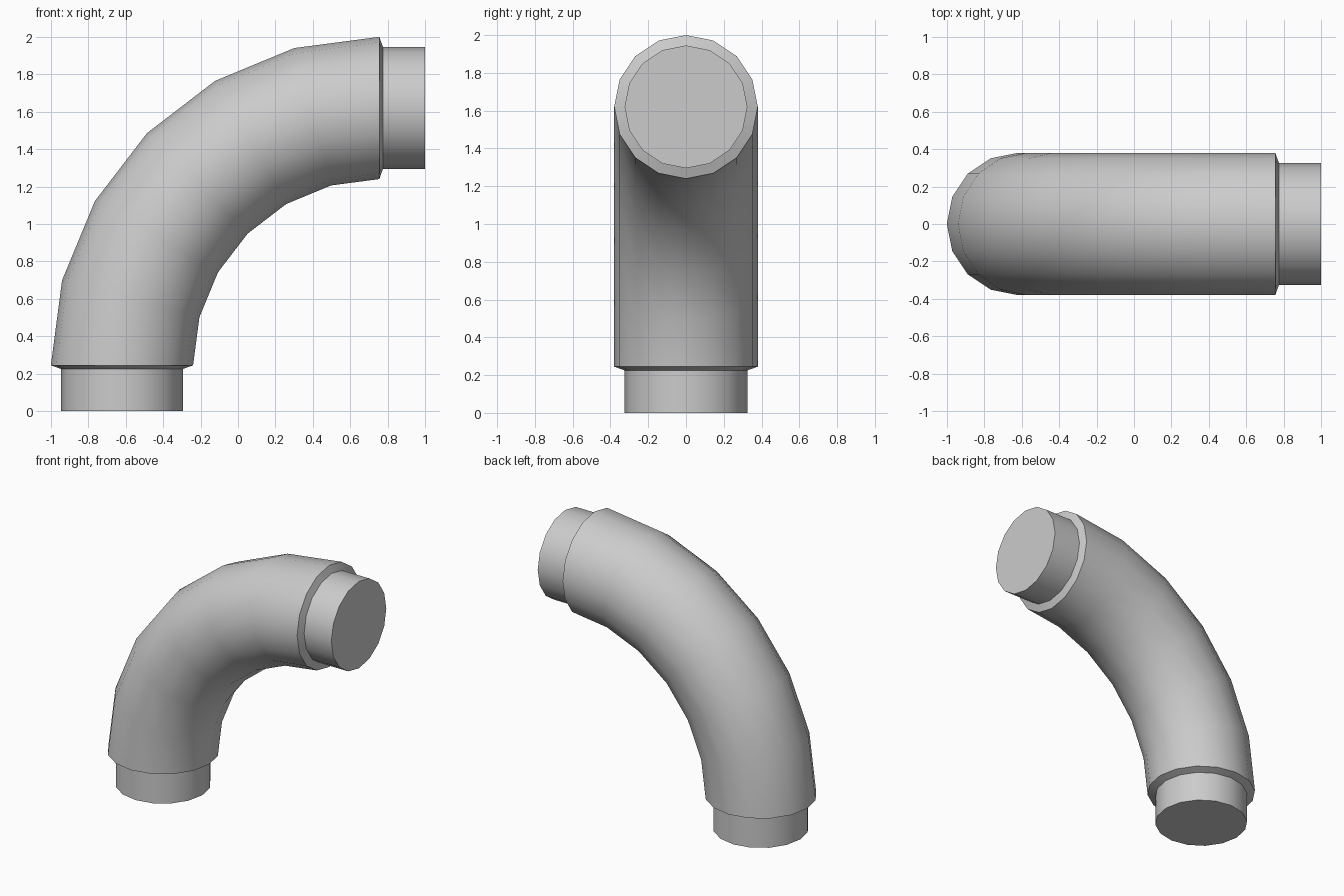
import bpy, bmesh, math
from mathutils import Vector

cube = bpy.data.objects.get("Cube")
if cube:
    bpy.data.objects.remove(cube, do_unlink=True)

SIDES = 16          # sides around the pipe
STEPS = 6           # segments along the bend
END = 0.245         # straight length at each end
LIP = 0.02          # length of the tapered lip
BEND_R = 1.375      # centre line radius of the bend
PIPE_R = 0.38
SPIGOT_R = 0.325
PIVOT = Vector((1 - END, 0, END))

# Single grey material
grey = bpy.data.materials.new("pipe_grey")
grey.use_nodes = True
colour = (0.6, 0.6, 0.6, 1)
grey.diffuse_color = colour
grey.node_tree.nodes["Principled BSDF"].inputs["Base Color"].default_value = colour

bm = bmesh.new()


def add_ring(angle, radius, offset=0.0):
    """Ring of vertices at an angle of the bend, moved along the pipe by offset."""
    out = Vector((-math.cos(angle), 0, math.sin(angle)))
    along = Vector((math.sin(angle), 0, math.cos(angle)))
    centre = PIVOT + out * BEND_R + along * offset
    turns = [2 * math.pi * i / SIDES for i in range(SIDES)]
    return [bm.verts.new(centre + radius * (math.cos(t) * out + math.sin(t) * Vector((0, 1, 0))))
            for t in turns]


quarter = math.pi / 2
# Lower spigot, lip, bend, lip and upper spigot
rings = [add_ring(0, SPIGOT_R, -END), add_ring(0, SPIGOT_R, -LIP)]
rings += [add_ring(quarter * k / STEPS, PIPE_R) for k in range(STEPS + 1)]
rings += [add_ring(quarter, SPIGOT_R, LIP), add_ring(quarter, SPIGOT_R, END)]

# Skin between rings, then flat end caps
for a, b in zip(rings, rings[1:]):
    for i in range(SIDES):
        j = (i + 1) % SIDES
        bm.faces.new((a[i], a[j], b[j], b[i]))
bm.faces.new(rings[0])
bm.faces.new(rings[-1])
bmesh.ops.recalc_face_normals(bm, faces=bm.faces)

mesh = bpy.data.meshes.new("pipe_elbow")
bm.to_mesh(mesh)
bm.free()
mesh.materials.append(grey)
elbow = bpy.data.objects.new("pipe_elbow", mesh)
bpy.context.collection.objects.link(elbow)

# Smooth skin with crisp lips and caps
bpy.ops.object.select_all(action="DESELECT")
elbow.select_set(True)
bpy.context.view_layer.objects.active = elbow
bpy.ops.object.shade_smooth_by_angle(angle=math.radians(35))
